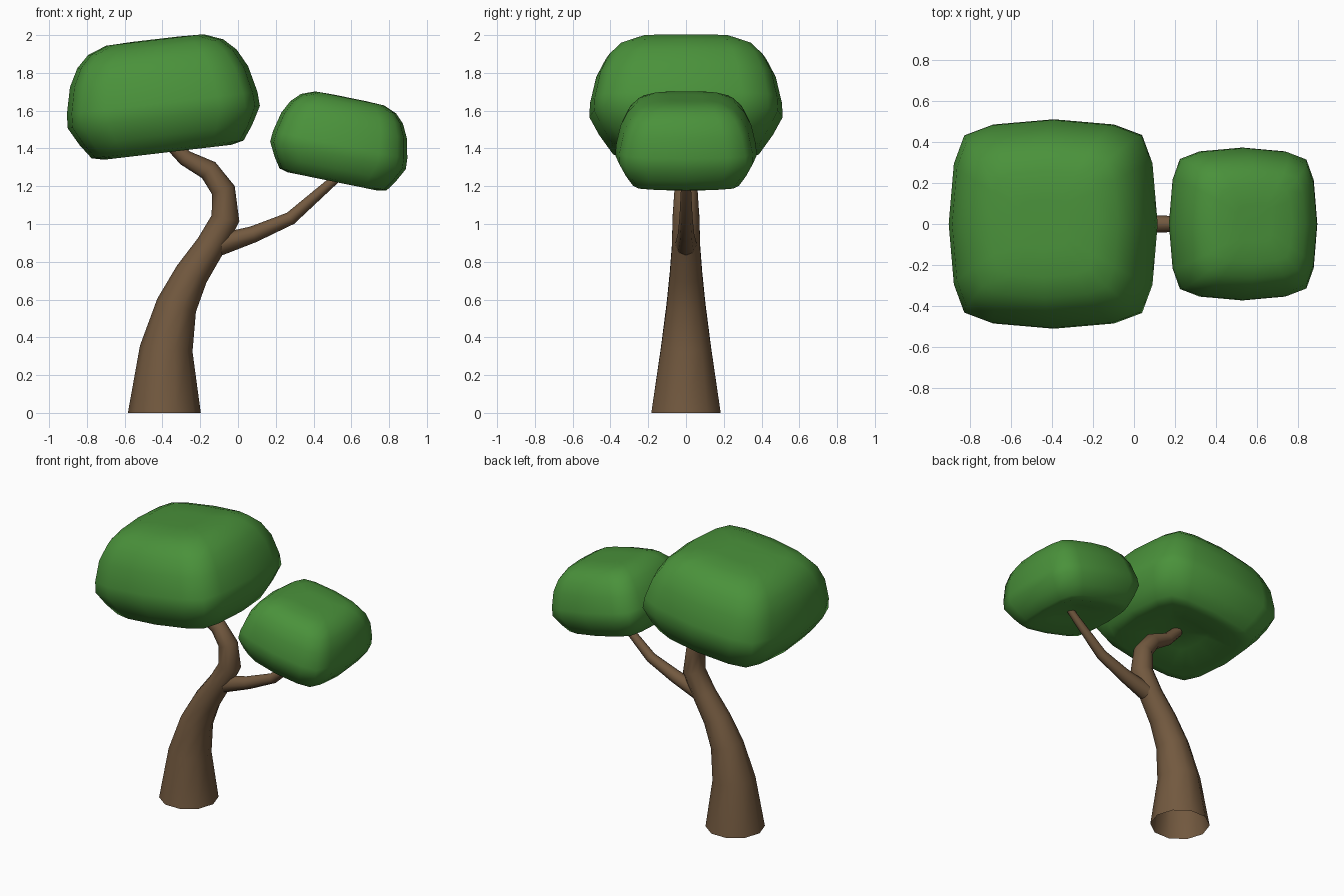
import bpy, bmesh, math
from mathutils import Vector, Matrix

if "Cube" in bpy.data.objects:
    bpy.data.objects.remove(bpy.data.objects["Cube"])


def material(name, rgb):
    m = bpy.data.materials.new(name)
    m.diffuse_color = (*rgb, 1)
    m.use_nodes = True
    m.node_tree.nodes["Principled BSDF"].inputs["Base Color"].default_value = m.diffuse_color
    return m


BARK = material("bark brown", (0.17, 0.1, 0.05))
LEAF = material("leaf green", (0.068, 0.285, 0.043))


def bridge(bm, rings):
    """Join neighbouring rings with quads."""
    for a, b in zip(rings, rings[1:]):
        n = len(a)
        for i in range(n):
            j = (i + 1) % n
            bm.faces.new((a[i], a[j], b[j], b[i]))


def finish(name, bm, mat, angle):
    me = bpy.data.meshes.new(name)
    bm.normal_update()
    bm.to_mesh(me)
    bm.free()
    ob = bpy.data.objects.new(name, me)
    bpy.context.collection.objects.link(ob)
    me.materials.append(mat)
    bpy.ops.object.select_all(action='DESELECT')
    ob.select_set(True)
    bpy.context.view_layer.objects.active = ob
    bpy.ops.object.shade_smooth_by_angle(angle=math.radians(angle))
    return ob


def limb(name, path, first_dir=None, sides=10):
    """Tapering tube along (x, z, radius) points in the y = 0 plane."""
    bm = bmesh.new()
    pts = [Vector((x, 0, z)) for x, z, r in path]
    rings = []
    for i, p in enumerate(pts):
        t = (pts[min(i + 1, len(pts) - 1)] - pts[max(i - 1, 0)]).normalized()
        if i == 0 and first_dir:
            t = Vector(first_dir)
        side, fwd = Vector((t.z, 0, -t.x)), Vector((0, 1, 0))
        r = path[i][2]
        rings.append([bm.verts.new(p + r * (side * math.cos(a) + fwd * math.sin(a)))
                      for a in (2 * math.pi * k / sides for k in range(sides))])
    bridge(bm, rings)
    bm.faces.new(rings[-1])
    return finish(name, bm, BARK, 60)


def canopy(name, centre, scale, tilt, hollow):
    """Stack of rounded-square rings, tilted about y, with a dished underside."""
    quarter = [(1, 0), (0.95, 0.58), (0.85, 0.85), (0.58, 0.95)]
    outline = []
    for k in range(4):
        c, s = round(math.cos(k * math.pi / 2)), round(math.sin(k * math.pi / 2))
        outline += [(c * x - s * y, s * x + c * y) for x, y in quarter]
    profile = [(0.16, -0.292 + hollow * 0.8), (0.34, -0.292), (0.405, -0.277), (0.46, -0.2),
               (0.512, -0.105), (0.508, -0.03), (0.475, 0.11), (0.425, 0.205),
               (0.36, 0.268), (0.26, 0.306), (0.12, 0.31)]
    bm = bmesh.new()
    rings = [[bm.verts.new((r * x, r * y, z)) for x, y in outline] for r, z in profile]
    bridge(bm, rings)
    n = len(outline)
    low = bm.verts.new((0, 0, -0.292 + hollow))
    high = bm.verts.new((0, 0, 0.31))
    for i in range(n):
        j = (i + 1) % n
        bm.faces.new((low, rings[0][j], rings[0][i]))
        bm.faces.new((high, rings[-1][i], rings[-1][j]))
    bm.transform(Matrix.Translation(centre) @ Matrix.Rotation(math.radians(tilt), 4, 'Y')
                 @ Matrix.Diagonal((*scale, 1)))
    return finish(name, bm, LEAF, 80)


# Curved trunk, open at the ground
limb("trunk", [(-0.39, 0, 0.193), (-0.38, 0.34, 0.14), (-0.325, 0.57, 0.108),
               (-0.245, 0.735, 0.09), (-0.145, 0.885, 0.078), (-0.066, 1.03, 0.075),
               (-0.078, 1.18, 0.064), (-0.155, 1.285, 0.055), (-0.28, 1.35, 0.042),
               (-0.37, 1.44, 0.035)], first_dir=(0, 0, 1))

# Side branch
limb("branch", [(-0.1, 0.89, 0.058), (0.08, 0.945, 0.044), (0.278, 1.03, 0.035),
                (0.5, 1.225, 0.025), (0.57, 1.29, 0.022)], sides=8)

# Foliage clumps
canopy("large_foliage", (-0.405, 0, 1.67), (1, 1, 1), -6.7, 0.065)
canopy("small_foliage", (0.545, 0, 1.44), (0.715, 0.73, 0.75), 11.5, 0.05)
